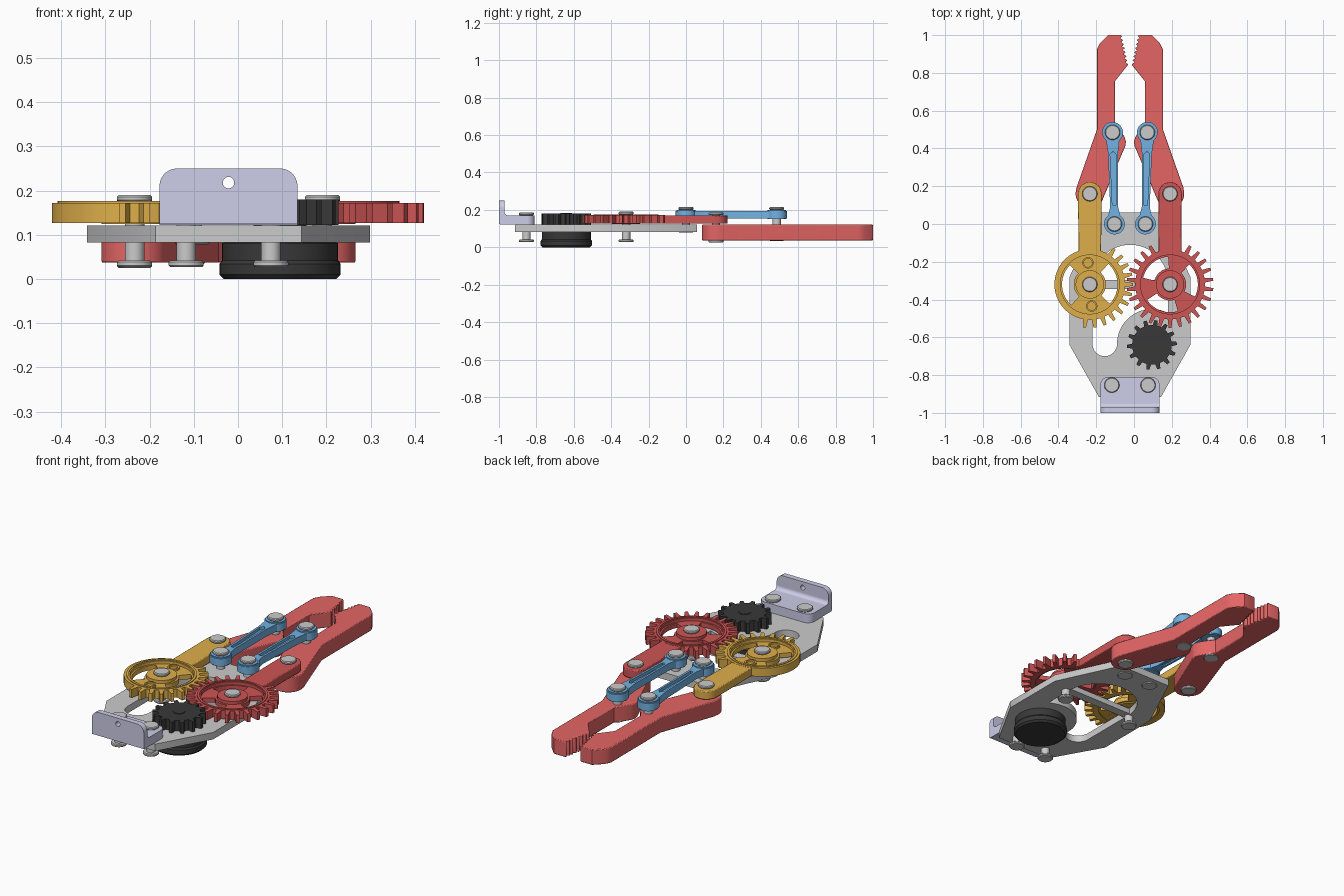
import bpy, bmesh
from math import sin, cos, radians, pi

if "Cube" in bpy.data.objects:
    bpy.data.objects.remove(bpy.data.objects["Cube"])

CX = -0.0215          # mirror line of the mechanism
PIVX = 0.2125         # gear pivot distance from the mirror line


def material(name, rgb):
    m = bpy.data.materials.new(name)
    m.diffuse_color = (*rgb, 1)
    m.use_nodes = True
    m.node_tree.nodes["Principled BSDF"].inputs["Base Color"].default_value = m.diffuse_color
    return m


RED = material("red", (0.78, 0.13, 0.13))
DARK_RED = material("dark_red", (0.62, 0.09, 0.09))
ORANGE = material("orange", (0.74, 0.43, 0.07))
BLUE = material("blue", (0.17, 0.45, 0.77))
LAVENDER = material("lavender", (0.61, 0.61, 0.81))
BLACK = material("black", (0.04, 0.04, 0.04))
GREY = material("plate_grey", (0.58, 0.58, 0.58))


def finish(ob, mat):
    if mat:
        ob.data.materials.append(mat)
    bpy.ops.object.select_all(action='DESELECT')
    ob.select_set(True)
    bpy.context.view_layer.objects.active = ob
    bpy.ops.object.shade_smooth_by_angle(angle=radians(32))
    return ob


def arc(x, y, r, a0, a1, n=16):
    return [(x + r * cos(radians(a0 + (a1 - a0) * i / n)),
             y + r * sin(radians(a0 + (a1 - a0) * i / n))) for i in range(n + 1)]


def circle(x, y, r, n=40):
    return arc(x, y, r, 0, 360, n)[:-1]


def plate(name, loops, z0, z1, mat=None, bevel=0, rot=(0, 0, 0)):
    """Flat part: outline plus hole loops, extruded from z0 to z1."""
    cu = bpy.data.curves.new(name, 'CURVE')
    cu.dimensions, cu.fill_mode, cu.extrude = '2D', 'BOTH', (z1 - z0) / 2
    for pts in loops:
        sp = cu.splines.new('POLY')
        sp.points.add(len(pts) - 1)
        for p, (x, y) in zip(sp.points, pts):
            p.co = (x, y, 0, 1)
        sp.use_cyclic_u = True
    tmp = bpy.data.objects.new(name + "_outline", cu)
    bpy.context.collection.objects.link(tmp)
    me = bpy.data.meshes.new_from_object(tmp.evaluated_get(bpy.context.evaluated_depsgraph_get()))
    bpy.data.objects.remove(tmp)
    bm = bmesh.new()
    bm.from_mesh(me)
    bmesh.ops.remove_doubles(bm, verts=bm.verts, dist=1e-5)
    bmesh.ops.recalc_face_normals(bm, faces=bm.faces)
    if bevel:
        bmesh.ops.dissolve_limit(bm, angle_limit=0.01, verts=bm.verts, edges=bm.edges)
    bmesh.ops.translate(bm, verts=bm.verts, vec=(0, 0, (z0 + z1) / 2))
    bm.to_mesh(me)
    bm.free()
    me.materials.clear()
    ob = bpy.data.objects.new(name, me)
    bpy.context.collection.objects.link(ob)
    ob.rotation_euler = rot
    if bevel:
        b = ob.modifiers.new("bevel", 'BEVEL')
        b.width, b.segments, b.angle_limit = bevel, 2, radians(60)
    return finish(ob, mat)


def lathe(name, x, y, profile, mat=None, n=32):
    bm = bmesh.new()
    vs = [bm.verts.new((r, 0, z)) for r, z in profile]
    es = [bm.edges.new(p) for p in zip(vs, vs[1:])]
    bmesh.ops.spin(bm, geom=vs + es, axis=(0, 0, 1), cent=(0, 0, 0), angle=2 * pi, steps=n)
    bmesh.ops.remove_doubles(bm, verts=bm.verts, dist=1e-5)
    bmesh.ops.recalc_face_normals(bm, faces=bm.faces)
    me = bpy.data.meshes.new(name)
    bm.to_mesh(me)
    bm.free()
    ob = bpy.data.objects.new(name, me)
    ob.location = (x, y, 0)
    bpy.context.collection.objects.link(ob)
    return finish(ob, mat)


def pin(name, x, y, z0, z1, h=0.015):
    R, r, b = 0.04, 0.022, 0.004
    lathe(name, x, y, [(0, z0), (R - b, z0), (R, z0 + b), (R, z0 + h - b), (R - b, z0 + h), (r, z0 + h),
                       (r, z1 - h), (R - b, z1 - h), (R, z1 - h + b), (R, z1 - b), (R - b, z1), (0, z1)])


def gear_outline(x, y, n, root, tip, phase, toothed=lambda a: True):
    pts, step = [], 360 / n
    for k in range(n):
        a = (k * step + phase) % 360
        shape = [(-.5, root), (-.27, root), (-.14, tip), (.14, tip), (.27, root)]
        for t, r in shape:
            pts += arc(x, y, r if toothed(a) else root, a + t * step, 0, 1)[:1]
    return pts


def sector(x, y, r0, r1, a0, a1):
    return arc(x, y, r1, a0, a1, 12) + arc(x, y, r0, a1, a0, 12)


# base plate: elongated octagon with an arch, slot and motor boss cut-out
half = [(0.16, 0.06), (0.32, -0.28), (0.32, -0.64), (0.165, -0.915)]
outline = [(CX + x, y) for x, y in half] + [(CX - x, y) for x, y in half[::-1]]
opening = (arc(-0.02, -0.31, 0.2, 0, 180, 28) + arc(-0.155, -0.635, 0.065, 180, 360)
           + arc(0.095, -0.635, 0.185, 180, 62.6, 20)[1:])
plate("base_plate", [outline, opening], 0.083, 0.121, GREY)
bar = arc(CX + PIVX, -0.32, 0.024, -90, 90) + arc(CX - PIVX, -0.32, 0.024, 90, 270)
plate("cross_bar", [bar], 0.087, 0.117, GREY)

# motor and its pinion
lathe("motor", 0.095, -0.64, [(0, 0), (0.127, 0), (0.137, 0.01), (0.137, 0.034), (0.131, 0.042),
                              (0.131, 0.082), (0.06, 0.084), (0.06, 0.125), (0, 0.125)], BLACK, 48)
plate("motor_pinion", [gear_outline(0.095, -0.64, 14, 0.105, 0.132, 80.6)], 0.122, 0.18, BLACK)
lathe("pinion_hub", 0.095, -0.64, [(0, 0.17), (0.03, 0.17), (0.03, 0.183), (0, 0.183)], BLACK)


def near_arm(a):
    return abs(a - 90) < 20


# geared crank arms
for side, s, mat in (("right", 1, DARK_RED), ("left", -1, ORANGE)):
    x, y = CX + s * PIVX, -0.32
    if s > 0:
        out = gear_outline(x, y, 26, 0.185, 0.23, 180 / 26, lambda a: not near_arm(a))
        windows = [sector(x, y, 0.085, 0.147, c - 36, c + 36) for c in (130, 250, 10)]
    else:
        out = gear_outline(x, y, 26, 0.187, 0.23, 0, lambda a: a < 68 or a > 262)
        windows = [sector(x, y, 0.085, 0.147, c - 46, c + 46) for c in (2, 182)]
        for i, a in enumerate((95, 275)):
            bx, by = arc(x, y, 0.115, a, 0, 1)[0]
            plate(f"{side}_wheel_boss_{i}", [circle(bx, by, 0.03, 24), circle(bx, by, 0.022, 24)],
                  0.13, 0.166, mat)
    plate(f"{side}_gear_rim", [out, circle(x, y, 0.156, 56)], 0.127, 0.172, mat)
    ring = [circle(x, y, 0.174, 56), circle(x, y, 0.162, 56)]
    plate(f"{side}_gear_rim_bead", ring, 0.165, 0.176, mat)
    plate(f"{side}_gear_web", [circle(x, y, 0.16, 56)] + windows, 0.131, 0.156, mat)
    plate(f"{side}_gear_hub", [circle(x, y, 0.075)], 0.125, 0.173, mat)
    crank = [(x - 0.06, -0.155), (x + 0.06, -0.155)] + arc(x, 0.16, 0.062, 0, 180)
    plate(f"{side}_crank_arm", [crank], 0.126, 0.171, mat, 0.004)

    # finger with serrated jaw, drawn relative to the mirror line
    jaw = []
    for i in range(8):
        t = i / 7
        jx, jy = 0.008 + 0.032 * t, 0.845 + 0.15 * t
        jaw += [(jx, jy)] + ([(jx + 0.017, jy + 0.011)] if i < 7 else [])
    finger = (jaw + [(0.05, 1.0), (0.115, 1.0), (0.16, 0.955), (0.175, 0.925), (0.175, 0.5), (0.284, 0.19)]
              + arc(PIVX, 0.16, 0.075, 15, -150, 16)
              + [(0.025, 0.412), (0.021, 0.435), (0.028, 0.46), (0.05, 0.495), (0.08, 0.535), (0.08, 0.755)])
    plate(f"{side}_finger", [[(CX + s * px, py) for px, py in finger]], 0.037, 0.121, RED, 0.004)

    # parallel link with recessed middle
    L = 0.485

    def place(pts):
        return [(CX + s * (0.082 + px + 0.01 * py / L), py) for px, py in pts]

    link = (arc(0, 0, 0.055, 125, 415, 28) + [(0.021, 0.09), (0.026, 0.37), (0.034, 0.435)]
            + arc(0, L, 0.055, -50, 230, 28) + [(-0.034, 0.435), (-0.026, 0.37), (-0.021, 0.09)])
    slot = [(-0.009, 0.1), (0.009, 0.1), (0.015, 0.37), (0, 0.385), (-0.015, 0.37)]
    web = [(-0.015, 0.09), (0.015, 0.09), (0.02, 0.38), (-0.02, 0.38)]
    plate(f"{side}_link", [place(link), place(slot)], 0.155, 0.194, BLUE)
    plate(f"{side}_link_web", [place(web)], 0.163, 0.178, BLUE)
    for i, py in enumerate((0, L)):
        c = place([(0, py)])[0]
        plate(f"{side}_link_collar_{i}", [circle(*c, 0.05)], 0.15, 0.2, BLUE)

    # pivot pins
    pin(f"{side}_gear_pin", x, -0.32, 0.027, 0.19)
    pin(f"{side}_finger_pin", x, 0.16, 0.025, 0.187)
    pin(f"{side}_link_base_pin", *place([(0, 0)])[0], 0.078, 0.215)
    pin(f"{side}_link_tip_pin", *place([(0, L)])[0], 0.034, 0.215)
    pin(f"{side}_bracket_pin", CX + s * 0.096, -0.853, 0.027, 0.186)

# mounting bracket: floor, upright wall with hole, inner fillet
w, r = 0.156, 0.04
floor = ([(CX - w, -1.0 + 0.005), (CX + w, -1.0 + 0.005)] + arc(CX + w - r, -0.81 - r, r, 0, 90)
         + arc(CX - w + r, -0.81 - r, r, 90, 180))
plate("bracket_floor", [floor], 0.122, 0.17, LAVENDER)
wall = ([(CX - w, 0.124), (CX + w, 0.124)] + arc(CX + w - r, 0.25 - r, r, 0, 90)
        + arc(CX - w + r, 0.25 - r, r, 90, 180))
plate("bracket_wall", [wall, circle(CX, 0.218, 0.013, 24)], 0.97, 1.0, LAVENDER, rot=(pi / 2, 0, 0))
fillet = [(-0.975, 0.165)] + arc(-0.95, 0.19, 0.02, 270, 180, 8)
plate("bracket_fillet", [fillet], CX - w, CX + w, LAVENDER, rot=(pi / 2, 0, pi / 2))
